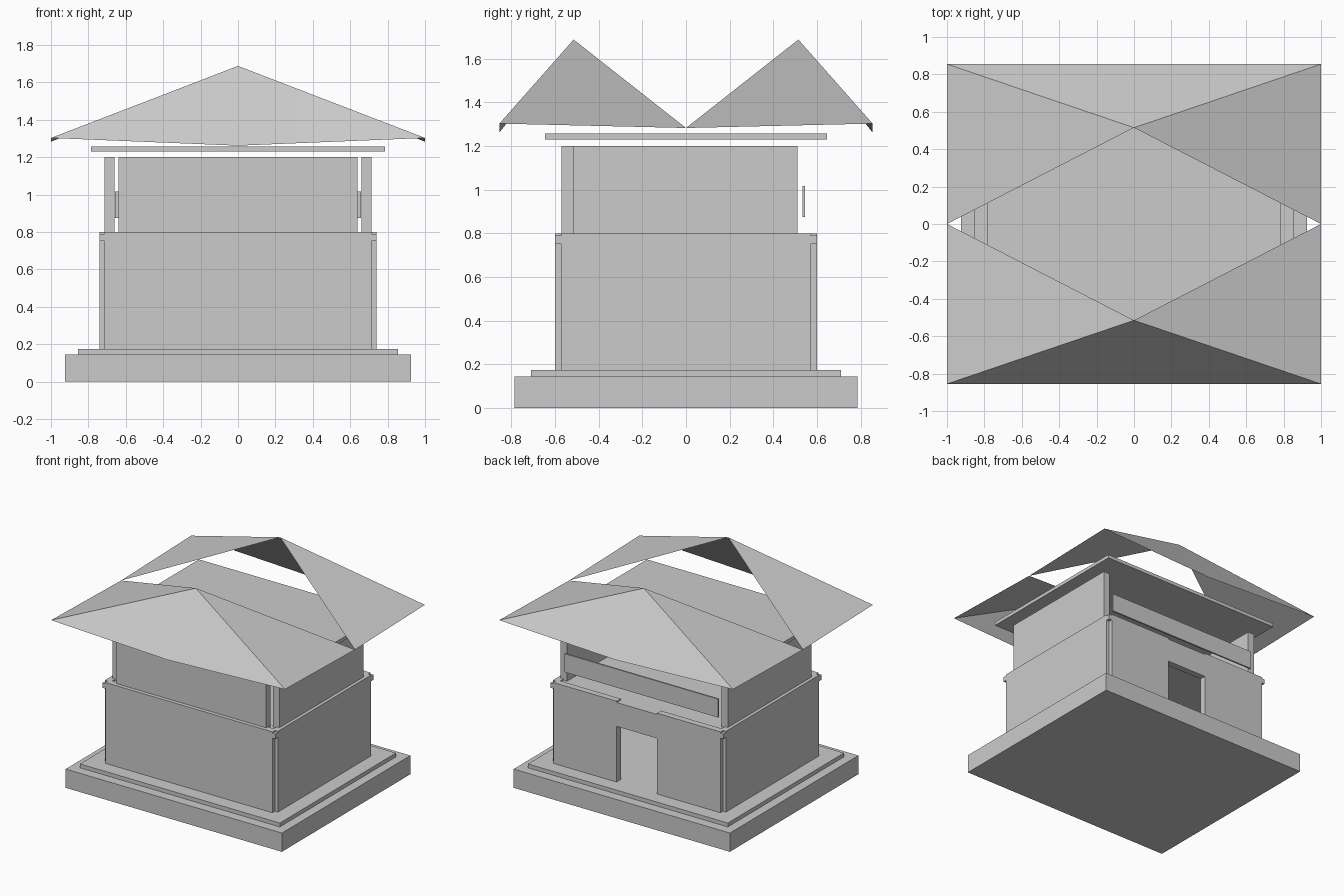
import bpy, bmesh

if "Cube" in bpy.data.objects:
    bpy.data.objects.remove(bpy.data.objects["Cube"])


def box(name, x, y, z):
    """Axis-aligned box from (min, max) ranges."""
    bm = bmesh.new()
    bmesh.ops.create_cube(bm, size=1)
    for v in bm.verts:
        for i, (a, b) in enumerate((x, y, z)):
            v.co[i] = a if v.co[i] < 0 else b
    return finish(name, bm)


def finish(name, bm):
    bmesh.ops.recalc_face_normals(bm, faces=bm.faces)
    me = bpy.data.meshes.new(name)
    bm.to_mesh(me)
    bm.free()
    ob = bpy.data.objects.new(name, me)
    bpy.context.collection.objects.link(ob)
    return ob


def sym(a):
    return (-a, a)


# Stepped foundation
box("plinth", sym(.925), sym(.785), (0, .145))
box("plinth_step", sym(.855), sym(.71), (.145, .175))

# Ground storey: front wall, side walls, back wall with a doorway
box("front_wall", sym(.715), (-.6, -.55), (.175, .8))
for s, side in ((-1, "left"), (1, "right")):
    box(side + "_wall", sorted((s * .69, s * .74)), sym(.57), (.175, .8))
    box(side + "_back_wall", sorted((s * .173, s * .715)), (.55, .6), (.175, .8))
box("door_lintel", sym(.173), (.55, .6), (.605, .79))

# Floor between the storeys
box("upper_floor", sym(.74), sym(.6), (.752, .79))

# Upper storey, open at the back with a railing panel
box("upper_front_wall", sym(.64), (-.57, -.515), (.79, 1.2))
for s, side in ((-1, "left"), (1, "right")):
    box("upper_" + side + "_wall", sorted((s * .66, s * .715)), (-.515, .51), (.79, 1.2))
box("balcony_railing", sym(.657), (.533, .546), (.875, 1.017))

# Ceiling slab
box("ceiling_slab", sym(.785), sym(.645), (1.23, 1.257))

# Roof: two open thin hips with sagging eaves
for s, name in ((-1, "front_roof"), (1, "back_roof")):
    bm = bmesh.new()
    rim = [bm.verts.new(p) for p in (
        (-1, 0, 1.283), (-1, s * .855, 1.303), (0, s * .855, 1.262),
        (1, s * .855, 1.303), (1, 0, 1.283))]
    peak = bm.verts.new((0, s * .515, 1.688))
    for a, b in zip(rim, rim[1:]):
        bm.faces.new((a, b, peak) if s < 0 else (b, a, peak))
    roof = finish(name, bm)
    # keep the outside facing up
    if roof.data.polygons[0].normal.z < 0:
        roof.data.flip_normals()
    bpy.ops.object.select_all(action='DESELECT')
    roof.select_set(True)
    bpy.context.view_layer.objects.active = roof
    bpy.ops.object.shade_smooth_by_angle(angle=.52)
